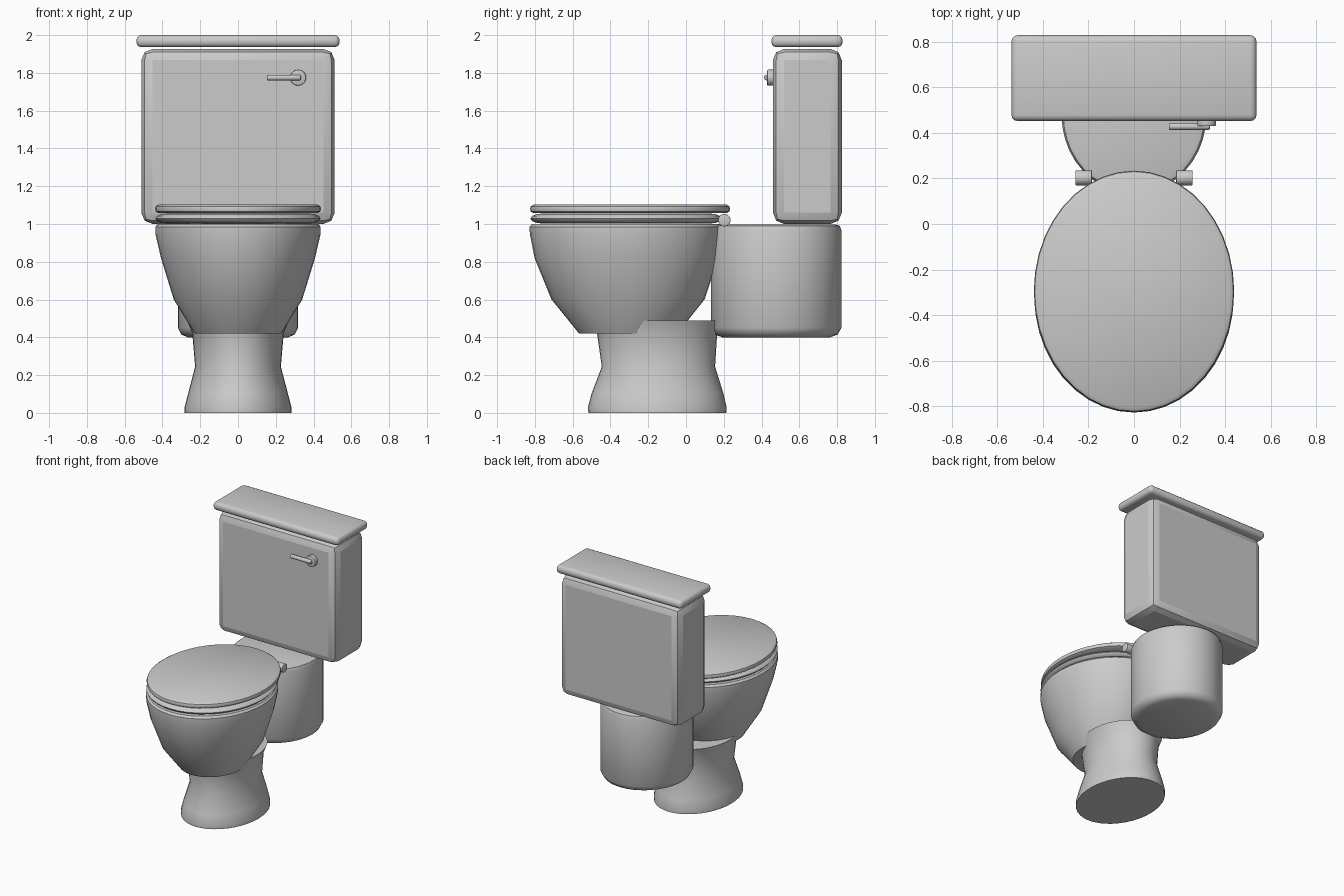
import bpy, bmesh, math
from math import cos, sin, pi

if "Cube" in bpy.data.objects:
    bpy.data.objects.remove(bpy.data.objects["Cube"])


def finish(name, bm, angle=40):
    bmesh.ops.recalc_face_normals(bm, faces=bm.faces)
    me = bpy.data.meshes.new(name)
    bm.to_mesh(me)
    bm.free()
    ob = bpy.data.objects.new(name, me)
    bpy.context.collection.objects.link(ob)
    bpy.ops.object.select_all(action='DESELECT')
    ob.select_set(True)
    bpy.context.view_layer.objects.active = ob
    if angle:
        bpy.ops.object.shade_smooth_by_angle(angle=math.radians(angle))
    return ob


def loft(name, rings, n=40, closed=False):
    """Stack of ellipses (z, centre y, x radius, y radius), capped or closed into a ring."""
    bm = bmesh.new()
    loops = [[bm.verts.new((rx * cos(2 * pi * i / n), cy + ry * sin(2 * pi * i / n), z))
              for i in range(n)] for z, cy, rx, ry in rings]
    pairs = list(zip(loops, loops[1:]))
    if closed:
        pairs.append((loops[-1], loops[0]))
    else:
        bm.faces.new(loops[0])
        bm.faces.new(loops[-1])
    for a, b in pairs:
        for i in range(n):
            j = (i + 1) % n
            bm.faces.new((a[i], a[j], b[j], b[i]))
    return finish(name, bm)


def box(name, lo, hi, bevel, segments, angle):
    bm = bmesh.new()
    bmesh.ops.create_cube(bm, size=1)
    for v in bm.verts:
        v.co = [(l + h) / 2 + c * (h - l) for c, l, h in zip(v.co, lo, hi)]
    bmesh.ops.bevel(bm, geom=bm.edges[:], offset=bevel, segments=segments,
                    profile=0.5, affect='EDGES')
    return finish(name, bm, angle)


def rod(name, loc, radius, length, axis, bevel):
    bm = bmesh.new()
    bmesh.ops.create_cone(bm, cap_ends=True, segments=24, radius1=radius,
                          radius2=radius, depth=length)
    rims = [e for e in bm.edges if abs(e.verts[0].co.z - e.verts[1].co.z) < 1e-5]
    bmesh.ops.bevel(bm, geom=rims, offset=bevel, segments=2, profile=0.5, affect='EDGES')
    ob = finish(name, bm)
    ob.location = loc
    ob.rotation_euler = (0, pi / 2, 0) if axis == 'x' else (pi / 2, 0, 0)
    return ob


# Pedestal with a waist and flared top
loft("pedestal", [(0, -.152, .283, .365), (.03, -.152, .283, .367), (.10, -.151, .265, .35),
                  (.245, -.146, .227, .30), (.42, -.153, .242, .318), (.49, -.15, .27, .335)])

# Bowl
loft("bowl", [(.42, -.306, .23, .26), (.60, -.307, .34, .405), (.82, -.315, .408, .487),
              (.95, -.317, .438, .510), (.985, -.317, .438, .511), (1.0, -.317, .425, .498)])

# Rounded support under the tank
loft("tank_support", [(.40, .478, .265, .285), (.415, .478, .30, .325), (.45, .478, .318, .345),
                      (.965, .478, .318, .345), (.99, .478, .31, .337), (.997, .478, .29, .317)])

# Seat ring with a flattened round section
section = [2 * pi * k / 12 for k in range(12)]
loft("seat", [(1.029 + .027 * sin(a), -.317, .368 + .07 * cos(a), .437 + .07 * cos(a))
              for a in section], closed=True)

# Seat lid
loft("seat_lid", [(1.057, -.296, .42, .51), (1.066, -.296, .436, .526), (1.08, -.296, .44, .53),
                  (1.093, -.296, .436, .526), (1.103, -.296, .42, .51)])

# Hinges
for side, x in (("left", -.221), ("right", .221)):
    rod(side + "_hinge", (x, .203, 1.02), .033, .072, 'x', .003)

# Tank and its cover
box("tank", (-.512, .46, 1.0), (.512, .825, 1.927), .06, 2, 20)
box("tank_cover", (-.538, .452, 1.936), (.538, .829, 2.0), .027, 3, 35)

# Flush handle
rod("handle_base", (.318, .447, 1.775), .042, .034, 'y', .004)
rod("handle_lever", (.243, .428, 1.775), .015, .18, 'x', .006)
